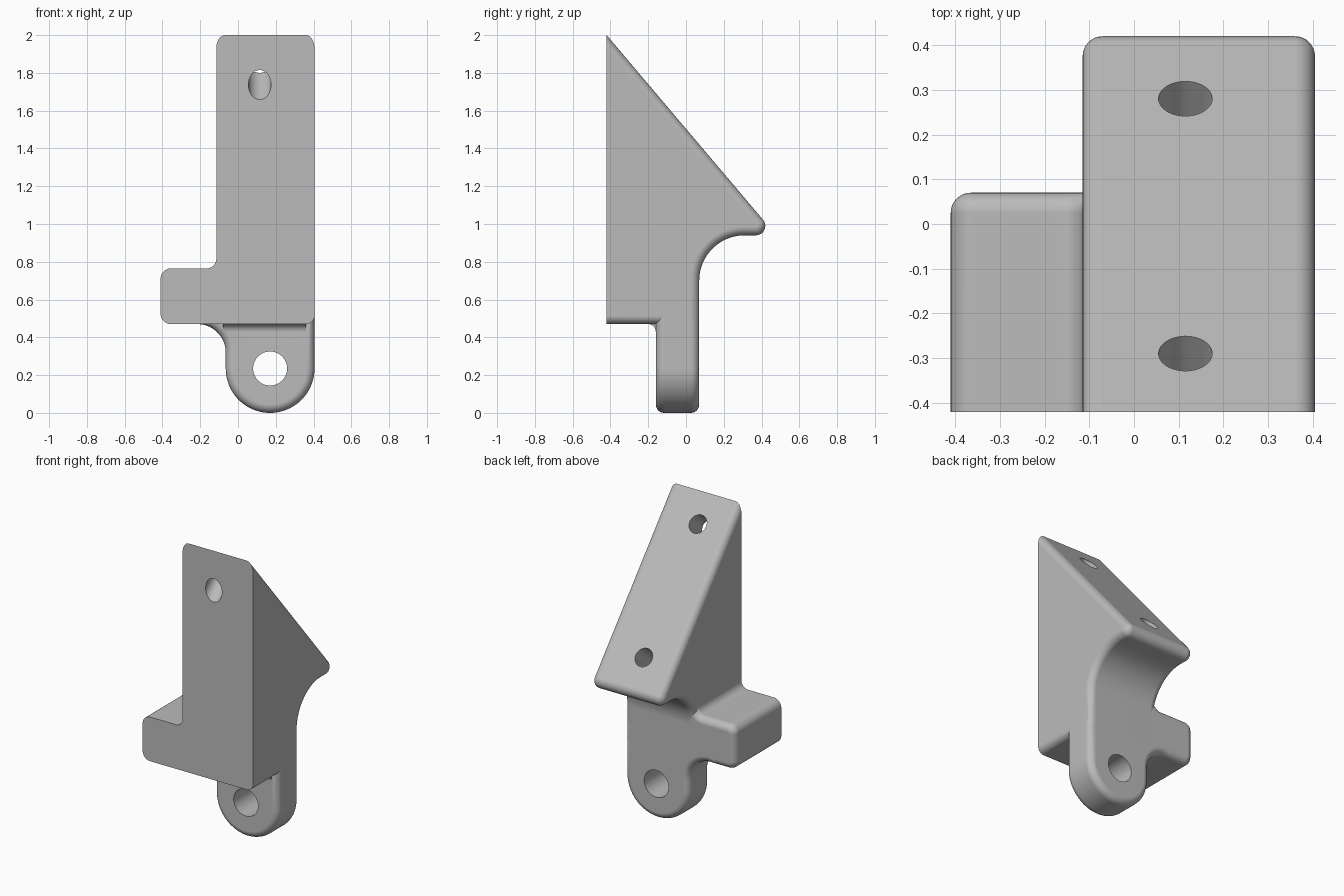
import bpy, bmesh
from math import sin, cos, pi, radians
from mathutils import Vector, Matrix

cube = bpy.data.objects.get("Cube")
if cube:
    bpy.data.objects.remove(cube, do_unlink=True)

FRONT, BACK = -0.42, 0.07      # main depth planes
LEFT, RIGHT = -0.115, 0.405    # sides of the wedge
ROUND = 0.045                  # edge rounding
STEPS = 8

grey = bpy.data.materials.new("plain_grey")
grey.use_nodes = True
grey.diffuse_color = (0.5, 0.5, 0.5, 1)
grey.node_tree.nodes["Principled BSDF"].inputs["Base Color"].default_value = (0.5, 0.5, 0.5, 1)


def arc(cu, cv, r, a0, a1, n=12):
    angles = [radians(a0 + (a1 - a0) * i / n) for i in range(n + 1)]
    return [(cu + r * cos(a), cv + r * sin(a)) for a in angles]


def inset(profile, d):
    """Offset a counter-clockwise outline inward; edges on the front plane stay put."""
    n = len(profile)
    normals, dists = [], []
    for i in range(n):
        a, b = Vector(profile[i]), Vector(profile[(i + 1) % n])
        e = (b - a).normalized()
        normals.append(Vector((-e.y, e.x)))
        held = abs(a.x - FRONT) < 1e-4 and abs(b.x - FRONT) < 1e-4
        dists.append(0 if held else d)
    result = []
    for i in range(n):
        p, q = normals[i - 1], normals[i]
        dp, dq = dists[i - 1], dists[i]
        det = p.x * q.y - p.y * q.x
        if abs(det) < 1e-4:
            move = q * dq
        else:
            move = Vector((dp * q.y - dq * p.y, p.x * dq - q.x * dp)) / det
        result.append(Vector(profile[i]) + move)
    return result


def new_object(name, bm):
    mesh = bpy.data.meshes.new(name)
    bm.to_mesh(mesh)
    bm.free()
    mesh.materials.append(grey)
    obj = bpy.data.objects.new(name, mesh)
    bpy.context.collection.objects.link(obj)
    return obj


def rounded_prism(name, profile, axis, start, end, r_start=0.0, r_end=0.0):
    """Extrude an outline along x or y, rounding the rim at either end."""
    quarter = [pi / 2 * i / STEPS for i in range(STEPS + 1)]
    layers = [(start, 0)]
    if r_start:
        layers = [(start + r_start * (1 - sin(a)), r_start * (1 - cos(a))) for a in reversed(quarter)]
    if r_start:
        layers.reverse()
        layers.sort(key=lambda l: l[0])
    if r_end:
        layers += [(end - r_end * (1 - sin(a)), r_end * (1 - cos(a))) for a in quarter]
    else:
        layers.append((end, 0))
    bm = bmesh.new()
    rings = []
    for pos, d in layers:
        ring = inset(profile, d)
        rings.append([bm.verts.new((pos, u, v) if axis == "x" else (u, pos, v)) for u, v in ring])
    for a, b in zip(rings, rings[1:]):
        for i in range(len(a)):
            j = (i + 1) % len(a)
            bm.faces.new((a[i], a[j], b[j], b[i]))
    bm.faces.new(rings[0])
    bm.faces.new(rings[-1])
    bmesh.ops.recalc_face_normals(bm, faces=bm.faces)
    return new_object(name, bm)


def drill(obj, centre, direction, radius, length):
    bm = bmesh.new()
    turn = Vector(direction).to_track_quat("Z", "Y").to_matrix().to_4x4()
    bmesh.ops.create_cone(bm, cap_ends=True, segments=48, radius1=radius, radius2=radius,
                          depth=length, matrix=Matrix.Translation(centre) @ turn)
    cutter = new_object("hole_cutter", bm)
    cutter.hide_render = True
    mod = obj.modifiers.new("hole", "BOOLEAN")
    mod.operation, mod.solver, mod.object = "DIFFERENCE", "EXACT", cutter
    bpy.context.view_layer.objects.active = obj
    bpy.ops.object.modifier_apply(modifier=mod.name)
    bpy.data.objects.remove(cutter, do_unlink=True)


# Sloped wedge with a hollow curve under its overhang
wedge_outline = ([(FRONT, 0.47), (BACK, 0.47)]
                 + arc(0.31, 0.70, 0.24, 180, 90, 20)
                 + arc(0.37, 0.99, 0.05, -90, 40, 10)
                 + [(FRONT, 2.0)])
wedge = rounded_prism("sloped_wedge", wedge_outline, "x", LEFT, RIGHT, ROUND, ROUND)

# Side arm with a fillet up to the wedge
arm_outline = (arc(-0.355, 0.525, 0.055, 180, 270)
               + [(0.2, 0.47), (0.2, 0.92), (LEFT, 0.92)]
               + arc(LEFT - 0.05, 0.815, 0.05, 0, -90)
               + arc(-0.355, 0.71, 0.055, 90, 180))
arm = rounded_prism("side_arm", arm_outline, "y", FRONT, BACK, 0, ROUND)

# Hanging lug, blended into the arm on one side
lug_outline = (arc(0.17, 0.235, 0.235, 180, 360, 40)
               + [(RIGHT, 0.62), (-0.3, 0.62), (-0.3, 0.47)]
               + arc(-0.215, 0.32, 0.15, 90, 0, 16))
lug = rounded_prism("hanging_lug", lug_outline, "y", -0.16, BACK, ROUND, ROUND)

# Small fillet between the underside and the lug
fillet_outline = arc(-0.2, 0.43, 0.04, 90, 0, 8) + [(-0.12, 0.43), (-0.12, 0.5), (-0.2, 0.5)]
fillet = rounded_prism("underside_fillet", fillet_outline, "x", -0.08, 0.36)

# Holes square to the slope (upper one through, lower one blind) and the lug eye
slope_normal = (0, 0.766, 0.643)
drill(wedge, (0.115, -0.29, 1.846), slope_normal, 0.06, 0.8)
drill(wedge, (0.115, 0.28, 1.173), slope_normal, 0.06, 0.5)
drill(lug, (0.17, -0.05, 0.235), (0, 1, 0), 0.09, 0.8)

# Smooth shading with sharp edges kept
for part in (wedge, arm, lug, fillet):
    bpy.ops.object.select_all(action="DESELECT")
    part.select_set(True)
    bpy.context.view_layer.objects.active = part
    bpy.ops.object.shade_smooth_by_angle(angle=radians(30))
    weighted = part.modifiers.new("even_normals", "WEIGHTED_NORMAL")
    weighted.keep_sharp = True
